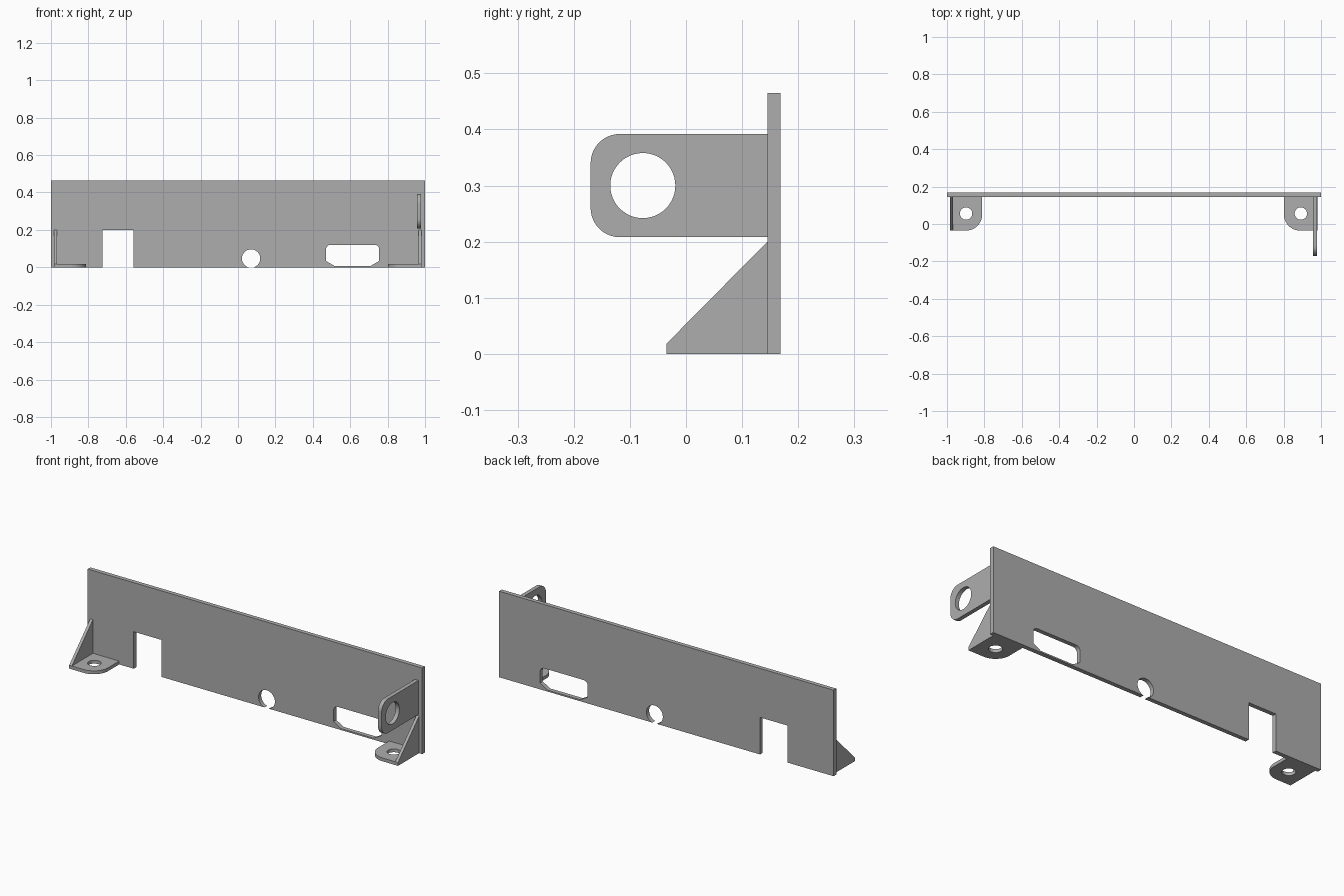
import bpy, bmesh
from math import sin, cos, pi, radians
from mathutils import Vector

if "Cube" in bpy.data.objects:
    bpy.data.objects.remove(bpy.data.objects["Cube"], do_unlink=True)

steel = bpy.data.materials.new("grey_steel")
steel.use_nodes = True
GREY = (0.42, 0.42, 0.42, 1)
steel.diffuse_color = GREY
steel.node_tree.nodes["Principled BSDF"].inputs["Base Color"].default_value = GREY


def arc(cx, cy, r, start, end, steps=10):
    """Points along an arc, angles in degrees."""
    angles = [radians(start + (end - start) * i / steps) for i in range(steps + 1)]
    return [(cx + r * cos(a), cy + r * sin(a)) for a in angles]


def circle(cx, cy, r):
    return arc(cx, cy, r, 0, 360, 48)[:-1]


def sheet(name, loops, place, thickness):
    """Fill an outline with holes, then extrude it along the thickness vector."""
    bm = bmesh.new()
    edges = []
    for loop in loops:
        verts = [bm.verts.new(place(u, v)) for u, v in loop]
        edges += [bm.edges.new((a, b)) for a, b in zip(verts, verts[1:] + verts[:1])]
    bmesh.ops.triangle_fill(bm, edges=edges, use_beauty=True)
    bmesh.ops.dissolve_degenerate(bm, edges=bm.edges[:], dist=1e-6)
    result = bmesh.ops.extrude_face_region(bm, geom=bm.faces[:], use_keep_orig=True)
    moved = [g for g in result["geom"] if isinstance(g, bmesh.types.BMVert)]
    bmesh.ops.translate(bm, verts=moved, vec=Vector(thickness))
    bmesh.ops.recalc_face_normals(bm, faces=bm.faces[:])
    mesh = bpy.data.meshes.new(name)
    bm.to_mesh(mesh)
    bm.free()
    mesh.materials.append(steel)
    obj = bpy.data.objects.new(name, mesh)
    bpy.context.collection.objects.link(obj)
    bpy.ops.object.select_all(action="DESELECT")
    obj.select_set(True)
    bpy.context.view_layer.objects.active = obj
    bpy.ops.object.shade_smooth_by_angle(angle=radians(30))
    return obj


FRONT, BACK = 0.145, 0.168

# Back panel: square notch and open round notch in the lower edge, plus a slot
outline = [(-1, 0), (-0.725, 0), (-0.725, 0.2), (-0.56, 0.2), (-0.56, 0)]
outline += arc(0.07, 0.047, 0.049, 254, -74, 40)
outline = [(x, 0 if abs(z) < 0.001 else z) for x, z in outline]
outline += [(1, 0), (1, 0.465), (-1, 0.465)]
slot = [(0.47, 0.034), (0.515, 0.008), (0.71, 0.008), (0.755, 0.034)]
slot += arc(0.73, 0.095, 0.025, 0, 90) + arc(0.495, 0.095, 0.025, 90, 180)
sheet("back_panel", [outline, slot], lambda x, z: (x, FRONT, z), (0, BACK - FRONT, 0))

# Corner feet: drilled base plate with a rounded inner corner and an outer gusset
NOSE, WALL, BASE, R = -0.035, 0.016, 0.018, 0.085
for side, name, outer, inner, hole_x in ((1, "left", 0.981, 0.802, 0.892),
                                         (-1, "right", 0.985, 0.812, 0.898)):
    foot = [(outer - WALL, FRONT), (inner, FRONT)]
    foot += arc(inner + R, NOSE + R, R, 180, 270) + [(outer - WALL, NOSE)]
    sheet(name + "_foot_plate", [foot, circle(hole_x, 0.056, 0.033)],
          lambda x, y: (side * x, y, 0), (0, 0, BASE))
    gusset = [(NOSE, 0), (FRONT, 0), (FRONT, 0.2), (NOSE, BASE)]
    sheet(name + "_gusset", [gusset],
          lambda y, z: (side * (outer - WALL), y, z), (side * WALL, 0, 0))

# Upright ear with a large round hole, on the left end
TIP, LOW, HIGH, C = -0.17, 0.208, 0.392, 0.052
ear = [(FRONT, LOW), (FRONT, HIGH)]
ear += arc(TIP + C, HIGH - C, C, 90, 180) + arc(TIP + C, LOW + C, C, 180, 270)
sheet("side_ear", [ear, circle(-0.077, 0.3, 0.058)],
      lambda y, z: (0.956, y, z), (0.022, 0, 0))
